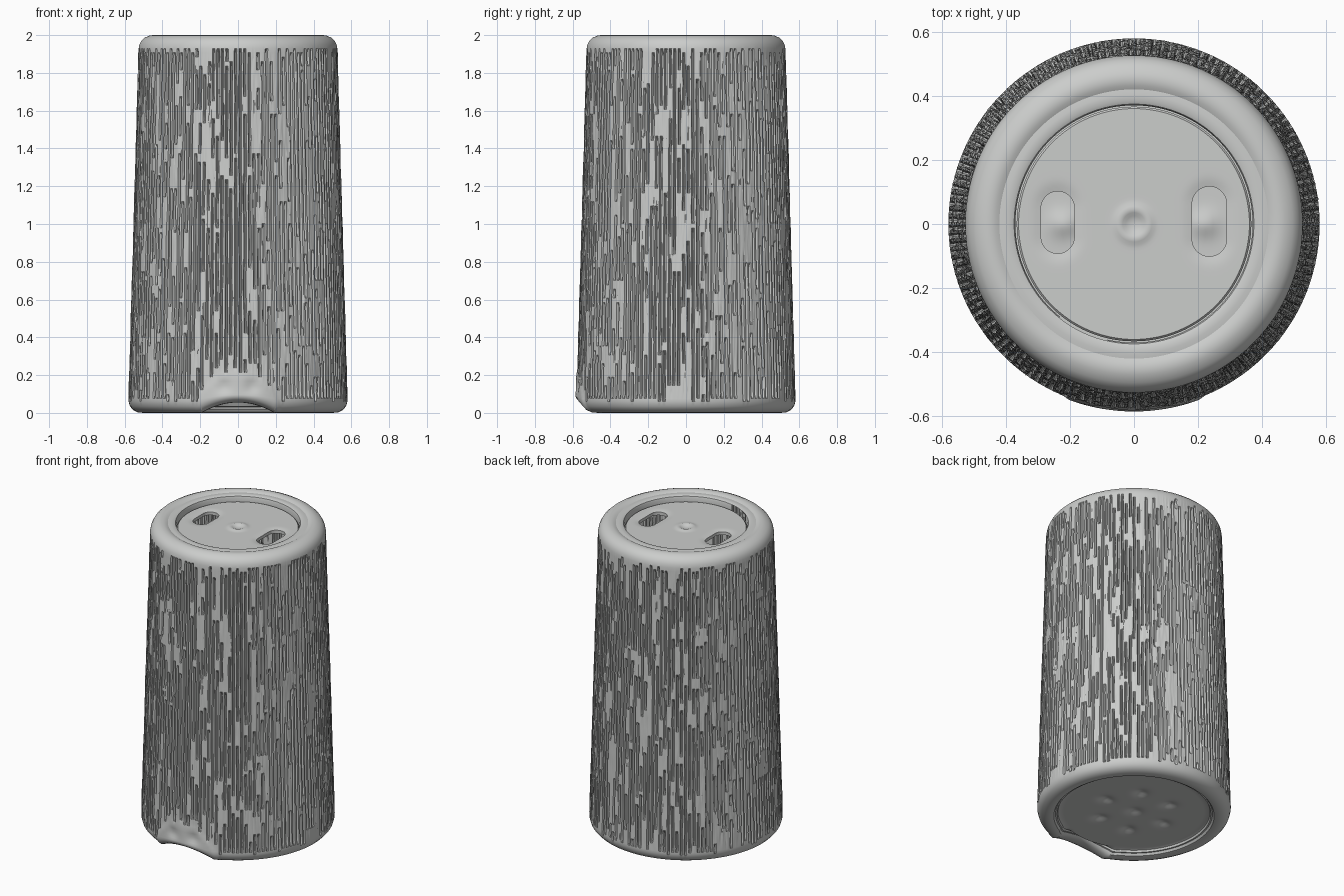
import bpy, bmesh, random
from math import sin, cos, pi, exp, hypot, radians
from mathutils import Vector, noise

random.seed(4)
if "Cube" in bpy.data.objects:
    bpy.data.objects.remove(bpy.data.objects["Cube"])

RIBS, PER_RIB = 140, 5
SEGS = RIBS * PER_RIB

grey = bpy.data.materials.new("light_grey")
grey.use_nodes = True
colour = (0.6, 0.61, 0.6, 1)
grey.diffuse_color = colour
grey.node_tree.nodes["Principled BSDF"].inputs["Base Color"].default_value = colour


def lathe(name, profile, segs, shape, closed_ends):
    """Spin (radius, height) points; shape() adjusts every vertex."""
    bm = bmesh.new()
    rings = []
    for r, z in profile:
        ring = [bm.verts.new(shape(r, z, i)) for i in range(segs)]
        rings.append(ring)
    for a, b in zip(rings, rings[1:]):
        for i in range(segs):
            j = (i + 1) % segs
            bm.faces.new((a[i], a[j], b[j], b[i]))
    if closed_ends[0]:
        bm.faces.new(rings[0][::-1])
    if closed_ends[1]:
        bm.faces.new(rings[-1])
    mesh = bpy.data.meshes.new(name)
    bm.to_mesh(mesh)
    bm.free()
    mesh.materials.append(grey)
    ob = bpy.data.objects.new(name, mesh)
    bpy.context.collection.objects.link(ob)
    return ob


def smooth(ob, angle=35):
    bpy.ops.object.select_all(action="DESELECT")
    bpy.context.view_layer.objects.active = ob
    ob.select_set(True)
    bpy.ops.object.shade_smooth_by_angle(angle=radians(angle))


def bump(x, y, cx, cy, width):
    return exp(-((x - cx) ** 2 + (y - cy) ** 2) / width ** 2)


# Body: recessed base, ribbed tapered wall and rounded upper rim
base = [(0.01 + 0.43 * k / 20, 0.035) for k in range(21)]
foot = [(0.455, 0.03), (0.46, 0.018), (0.47, 0.018), (0.48, 0.005), (0.50, 0.0),
        (0.53, 0.003), (0.555, 0.015), (0.572, 0.035), (0.579, 0.06)]
LOW, HIGH, ROWS = 0.075, 1.93, 80
wall = [(0.579 - 0.053 * k / ROWS, LOW + (HIGH - LOW) * k / ROWS) for k in range(ROWS + 1)]
rim = [(0.522, 1.95), (0.512, 1.97), (0.495, 1.986), (0.47, 1.997), (0.45, 2.0),
       (0.432, 1.996), (0.42, 1.99), (0.405, 1.992), (0.385, 1.992), (0.374, 1.987),
       (0.37, 1.975), (0.37, 1.94)]
rib_low = [LOW + random.uniform(-0.005, 0.02) for _ in range(RIBS)]
rib_high = [HIGH - random.uniform(0, 0.035) for _ in range(RIBS)]
dimples = [(0, 0)] + [(0.22 * cos(k * pi / 3), 0.22 * sin(k * pi / 3)) for k in range(6)]


def body_shape(r, z, i):
    a = 2 * pi * i / SEGS
    x, y = r * cos(a), r * sin(a)
    rib, part = divmod(i, PER_RIB)
    front = y < 0 and r > 0.44 and z < 0.4
    patch = 1 - (x / 0.23) ** 2 - (z / 0.225) ** 2 if front else -1
    if r < 0.44 and z < 0.1:
        z += 0.018 * sum(bump(x, y, cx, cy, 0.04) for cx, cy in dimples)
    elif patch > 0:
        # Smooth finger notch with two shallow dents
        r += 0.006 * min(1, patch * 6)
        r -= 0.012 * sum(bump(x, z, s * 0.075, 0.14, 0.04) for s in (-1, 1))
        z += 0.055 * max(0, 1 - (x / 0.19) ** 2) * max(0, 1 - z / 0.12)
    elif rib_low[rib] < z < rib_high[rib]:
        # Broken, slightly wandering grooves
        n = noise.noise(Vector((rib * 3.7, z * 5, 1.3)))
        a += 0.007 * noise.noise(Vector((rib * 0.9, z * 6, 8.1)))
        if part in (2, 3) and n > -0.22:
            r -= 0.017
        r += 0.003 * noise.noise(Vector((i * 0.7, z * 9, 4.2)))
    return r * cos(a), r * sin(a), z


body = lathe("ribbed_body", base + foot + wall + rim, SEGS, body_shape, (True, False))
smooth(body, 32)

# Small opening in the inner rim wall
bm = bmesh.new()
bm.from_mesh(body.data)
gap = Vector((-0.16, -0.335, 0)).normalized()
opening = []
for f in bm.faces:
    c = f.calc_center_median()
    if c.z > 1.95 and hypot(c.x, c.y) < 0.372 and Vector((c.x, c.y, 0)).normalized().dot(gap) > 0.975:
        opening.append(f)
bmesh.ops.delete(bm, geom=opening, context="FACES")
bm.to_mesh(body.data)
bm.free()

# Lid: sunken disc with a dished centre and dips around the slots
SLOTS = [(-0.238, 0.005, 0.052, 0.045), (0.235, 0.008, 0.054, 0.055)]
LID_SEGS = 128
under = [(0.01, 1.93), (0.366, 1.93)]
upper = [(0.366, 1.95), (0.360, 1.957)]
upper += [(0.35 - 0.345 * k / 34, 1.957) for k in range(35)]


def lid_shape(r, z, i):
    a = 2 * pi * i / LID_SEGS
    x, y = r * cos(a), r * sin(a)
    if z > 1.955:
        z += 0.008 * exp(-((r - 0.045) / 0.016) ** 2) - 0.006 * exp(-(r / 0.03) ** 2)
        for cx, cy, w, half in SLOTS:
            d = hypot(x - cx, max(0, abs(y - cy) - half))
            z -= 0.01 * exp(-(d / 0.065) ** 4)
    return x, y, z


lid = lathe("sunken_lid", under + upper, LID_SEGS, lid_shape, (True, True))


# Slot cutters: rounded vertical prisms
def slot_cutter(cx, cy, w, half):
    def shape(r, z, i):
        a = 2 * pi * (i + 0.5) / 32
        return cx + r * cos(a), cy + r * sin(a) + (half if sin(a) > 0 else -half), z
    ob = lathe("slot_cutter", [(w, 1.9), (w, 2.05)], 32, shape, (True, True))
    ob.hide_render = True
    return ob


for slot in SLOTS:
    cutter = slot_cutter(*slot)
    mod = lid.modifiers.new("slot", "BOOLEAN")
    mod.operation = "DIFFERENCE"
    mod.solver = "EXACT"
    mod.object = cutter
    bpy.ops.object.select_all(action="DESELECT")
    bpy.context.view_layer.objects.active = lid
    lid.select_set(True)
    bpy.ops.object.modifier_apply(modifier=mod.name)
    bpy.data.objects.remove(cutter)
smooth(lid)
